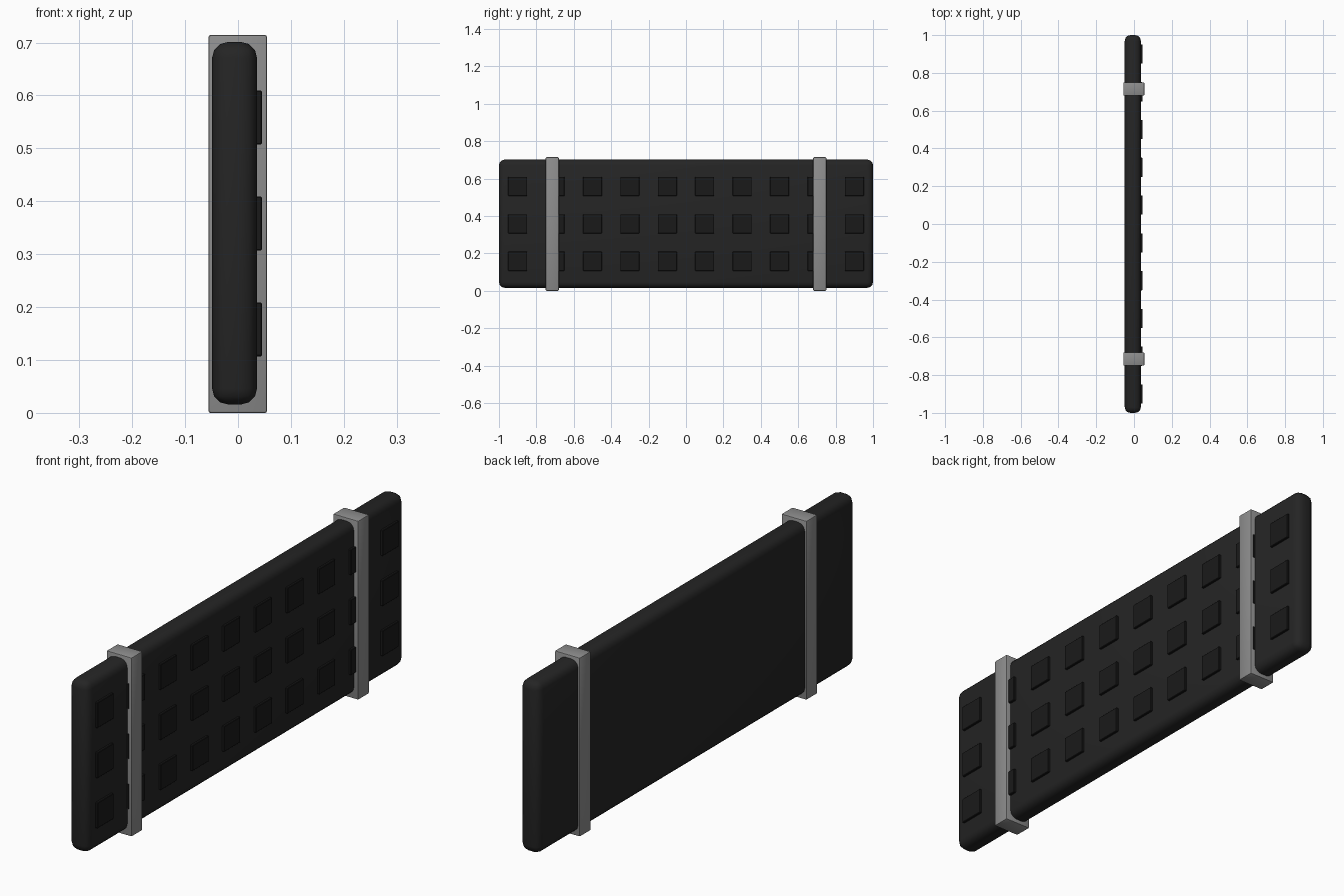
import bpy

if "Cube" in bpy.data.objects:
    bpy.data.objects.remove(bpy.data.objects["Cube"])


def material(name, v):
    m = bpy.data.materials.new(name)
    m.diffuse_color = (v, v, v, 1)
    m.use_nodes = True
    m.node_tree.nodes["Principled BSDF"].inputs["Base Color"].default_value = m.diffuse_color
    return m


def box(name, lo, hi, bevel, segments, mat):
    """Bevelled box spanning two corners."""
    bpy.ops.mesh.primitive_cube_add(
        size=1, location=[(a + b) / 2 for a, b in zip(lo, hi)])
    ob = bpy.context.object
    ob.name = name
    ob.scale = [b - a for a, b in zip(lo, hi)]
    bpy.ops.object.transform_apply(location=False, rotation=False, scale=True)
    ob.data.materials.append(mat)
    mod = ob.modifiers.new("Bevel", 'BEVEL')
    mod.width = bevel
    mod.segments = segments
    bpy.ops.object.modifier_apply(modifier=mod.name)
    bpy.ops.object.shade_smooth_by_angle()
    return ob


dark = material("dark_panel", 0.018)
darker = material("dark_pad", 0.01)
grey = material("strap_grey", 0.27)

# Main rounded slab
box("panel", (-0.049, -1, 0.016), (0.036, 1, 0.701), 0.03, 3, dark)

# Two straps wrapped around the slab
for side in (-1, 1):
    y = side * 0.715
    box("strap", (-0.056, y - 0.035, 0), (0.055, y + 0.035, 0.714), 0.004, 2, grey)

# Raised square pads on the right face, 10 columns by 3 rows
for col in range(10):
    for row in range(3):
        y = -0.9 + 0.2 * col
        z = 0.158 + 0.2 * row
        box("pad", (0.025, y - 0.051, z - 0.051), (0.045, y + 0.051, z + 0.051),
            0.002, 1, darker)
